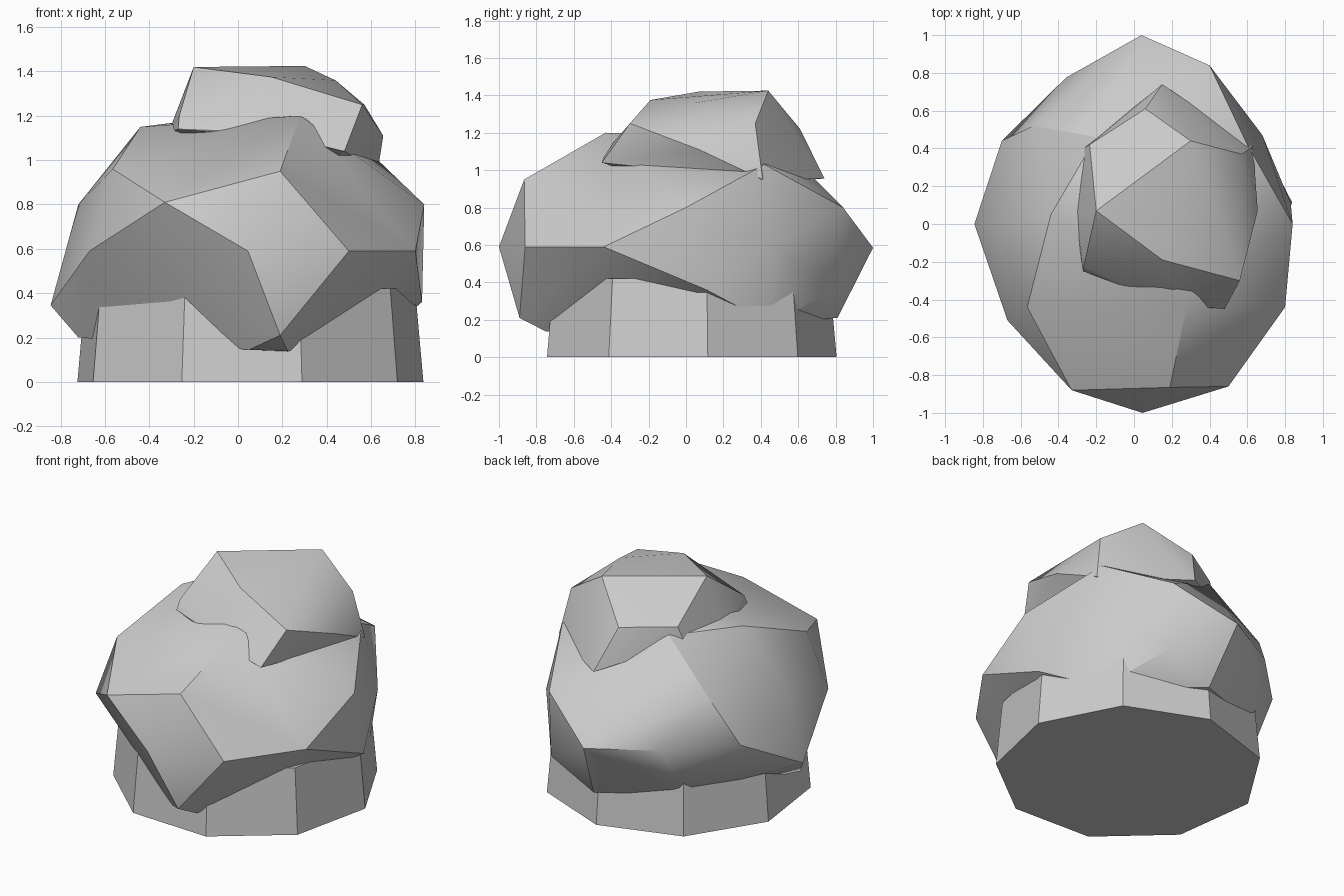
import bpy, bmesh, math
from math import radians


def finish(name, bm, smooth=True):
    bmesh.ops.recalc_face_normals(bm, faces=bm.faces[:])
    me = bpy.data.meshes.new(name)
    bm.to_mesh(me)
    bm.free()
    ob = bpy.data.objects.new(name, me)
    bpy.context.collection.objects.link(ob)
    if smooth:
        bpy.ops.object.select_all(action='DESELECT')
        ob.select_set(True)
        bpy.context.view_layer.objects.active = ob
        bpy.ops.object.shade_smooth_by_angle(angle=radians(30))
    return ob


def boulder(name, corners):
    """Convex stone wrapped around its corner points."""
    bm = bmesh.new()
    for c in corners:
        bm.verts.new(c)
    res = bmesh.ops.convex_hull(bm, input=bm.verts[:])
    loose = {v for v in res["geom_interior"] + res["geom_unused"]
             if isinstance(v, bmesh.types.BMVert) and not v.link_faces}
    bmesh.ops.delete(bm, geom=list(loose), context='VERTS')
    return finish(name, bm)


# nine-sided tapered plinth
bm = bmesh.new()
rings = [[bm.verts.new((0.05 + r * math.cos(radians(7.5 + 40 * i)),
                        0.013 + r * math.sin(radians(7.5 + 40 * i)), z))
          for i in range(9)] for r, z in ((0.793, 0), (0.755, 0.42))]
bm.faces.new(rings[0])
bm.faces.new(rings[1])
for i in range(9):
    j = (i + 1) % 9
    bm.faces.new((rings[0][i], rings[0][j], rings[1][j], rings[1][i]))
finish("base_stone", bm, smooth=False)

# large middle boulder: crown, belly, underside
crown = [(-0.44, 0.05, 1.15), (0.28, -0.43, 1.20), (-0.20, 0.46, 1.18),
         (0.60, 0.42, 1.03), (-0.565, -0.44, 0.96), (0.19, -0.865, 0.95),
         (-0.53, 0.52, 0.88)]
belly = [(-0.33, -0.88, 0.81), (-0.72, 0.0, 0.80), (0.84, 0.0, 0.80),
         (0.40, 0.84, 0.80), (-0.67, -0.51, 0.59), (0.045, -1.0, 0.59),
         (0.50, -0.86, 0.59), (0.80, -0.44, 0.59), (0.68, 0.47, 0.60),
         (0.04, 1.0, 0.585), (-0.36, 0.775, 0.59), (-0.70, 0.44, 0.59)]
under = [(-0.845, 0.0, 0.345), (0.83, 0.11, 0.36), (0.40, 0.82, 0.37),
         (0.19, -0.89, 0.21), (0.05, -0.75, 0.145), (0.225, -0.75, 0.138),
         (-0.72, -0.15, 0.20), (0.10, 0.81, 0.21), (0.62, 0.45, 0.18),
         (-0.40, 0.60, 0.25)]
boulder("middle_boulder", crown + belly + under)

# small top boulder
boulder("top_boulder", [
    (-0.20, 0.07, 1.42), (0.30, 0.44, 1.425), (0.15, -0.19, 1.375),
    (0.44, 0.05, 1.36), (0.56, -0.30, 1.25), (0.57, 0.37, 1.25),
    (0.06, 0.61, 1.22), (-0.235, 0.42, 1.23), (-0.265, -0.22, 1.20),
    (0.48, -0.45, 1.04), (0.655, 0.07, 1.11), (0.63, 0.41, 0.95),
    (0.15, 0.74, 0.955), (-0.27, 0.40, 1.13), (-0.315, 0.07, 1.12),
    (-0.27, -0.25, 1.14), (0.0, -0.35, 1.13), (0.23, -0.43, 1.10),
    (-0.15, 0.10, 1.0), (0.30, 0.0, 0.90)])
